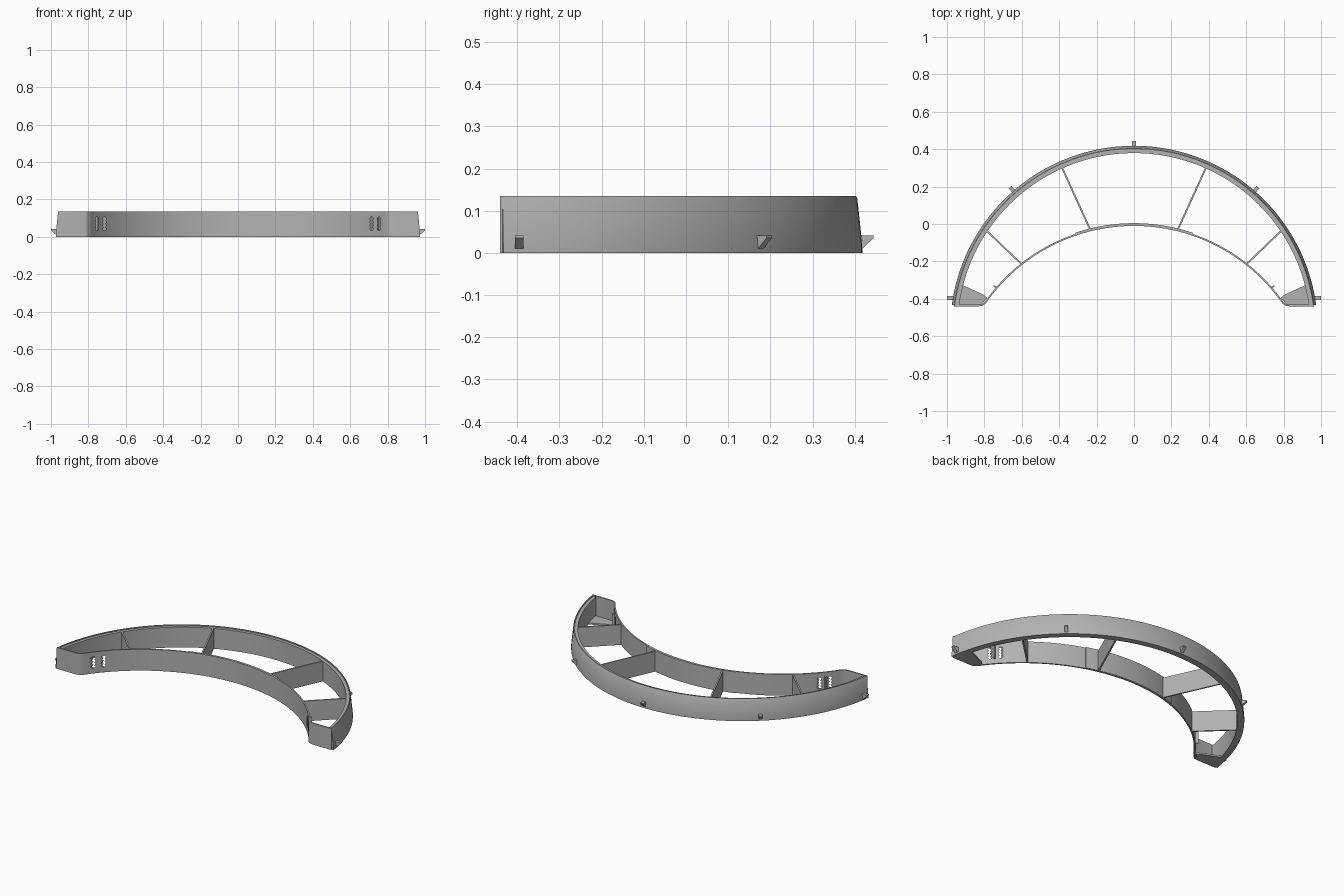
import bpy, bmesh, math
from mathutils import Vector

if "Cube" in bpy.data.objects:
    bpy.data.objects.remove(bpy.data.objects["Cube"])

H = 0.135                      # frame height
OUT_C, OUT_R = -0.565, 0.983   # outer arc centre y and radius
IN_C, IN_R = -0.976, 0.970     # inner arc centre y and radius

grey = bpy.data.materials.new("plain_grey")
grey.use_nodes = True
grey.diffuse_color = (0.45, 0.45, 0.45, 1)
grey.node_tree.nodes["Principled BSDF"].inputs["Base Color"].default_value = grey.diffuse_color


def sweep(name, sections, smooth=True):
    """Skin a row of matching closed cross-sections and cap both ends."""
    bm = bmesh.new()
    rows = [[bm.verts.new(p) for p in s] for s in sections]
    n = len(rows[0])
    for a, b in zip(rows, rows[1:]):
        for i in range(n):
            j = (i + 1) % n
            bm.faces.new((a[i], a[j], b[j], b[i]))
    bm.faces.new(rows[0])
    bm.faces.new(rows[-1][::-1])
    bmesh.ops.recalc_face_normals(bm, faces=bm.faces)
    mesh = bpy.data.meshes.new(name)
    bm.to_mesh(mesh)
    bm.free()
    mesh.materials.append(grey)
    ob = bpy.data.objects.new(name, mesh)
    bpy.context.collection.objects.link(ob)
    if smooth:
        bpy.ops.object.select_all(action="DESELECT")
        ob.select_set(True)
        bpy.context.view_layer.objects.active = ob
        bpy.ops.object.shade_smooth_by_angle(angle=math.radians(25))
    return ob


def ribbon(name, path, t, z0=0.0, z1=H):
    """Upright strip of thickness t along a plan path."""
    pts = [Vector(p) for p in path]
    secs = []
    for i, p in enumerate(pts):
        d = (pts[min(i + 1, len(pts) - 1)] - pts[max(i - 1, 0)]).normalized()
        n = Vector((-d.y, d.x)) * t / 2
        a, b = p + n, p - n
        secs.append([(a.x, a.y, z0), (b.x, b.y, z0), (b.x, b.y, z1), (a.x, a.y, z1)])
    return sweep(name, secs)


def prism(name, outline, z0, z1):
    return sweep(name, [[(x, y, z) for x, y in outline] for z in (z0, z1)], False)


def arc(cy, r, half, n):
    angles = [half * (2 * i / n - 1) for i in range(n + 1)]
    return [(r * math.sin(a), cy + r * math.cos(a)) for a in angles]


# Outer curved rail with leaning outside, thin lip and inner ledge
profile = [(0, 0), (0, 0.02), (-0.012, 0.13), (-0.015, H), (-0.02, H),
           (-0.02, 0.128), (-0.039, 0.128), (-0.039, 0)]
half = math.radians(82.3)
sections = []
for i in range(97):
    a = half * (i / 48 - 1)
    sections.append([((OUT_R + d) * math.sin(a), OUT_C + (OUT_R + d) * math.cos(a), z)
                     for d, z in profile])
sweep("outer_rail", sections)

# Inner curved wall running into the flat end caps
corner = [(0.797, -0.423), (0.812, -0.433), (0.835, -0.436), (0.962, -0.436)]
path = ([(-x, y) for x, y in reversed(corner)]
        + arc(IN_C, IN_R, math.asin(0.785 / IN_R), 72) + corner)
wall = ribbon("inner_wall", path, 0.009)

# Thickened middle of the inner wall
ribbon("middle_backing", arc(IN_C, IN_R + 0.006, math.asin(0.31 / IN_R), 30), 0.009)

# Scalloped slots through both ends of the inner wall
for side in (-1, 1):
    for x in (0.714, 0.754):
        edge = []
        for k in range(25):
            edge.append((0.004 + 0.005 * abs(math.sin(k * math.pi / 6)), 0.033 + 0.003 * k))
        outline = edge + [(-w, z) for w, z in reversed(edge)]
        y = IN_C + math.sqrt(IN_R ** 2 - x ** 2)
        cut = sweep("slot_cutter", [[(side * x + w, y + s, z) for w, z in outline]
                                    for s in (-0.03, 0.03)], False)
        cut.hide_render = True
        cut.hide_set(True)
        cut.display_type = "WIRE"
        mod = wall.modifiers.new("slot", "BOOLEAN")
        mod.operation = "DIFFERENCE"
        mod.object = cut
        mod.solver = "EXACT"
bpy.context.view_layer.objects.active = wall
wall.select_set(True)
for mod in list(wall.modifiers):
    if mod.type == "BOOLEAN":
        cutter = mod.object
        bpy.ops.object.modifier_apply(modifier=mod.name)
        bpy.data.objects.remove(cutter)

for side, label in ((-1, "right"), (1, "left")):
    # Straight struts between the two arcs
    for part, a, b in (("middle_strut", (0.232, -0.035), (0.388, 0.308)),
                       ("end_strut", (0.603, -0.213), (0.79, -0.034))):
        ribbon(f"{label}_{part}", [(side * a[0], a[1]), (side * b[0], b[1])],
               0.009, 0, 0.128)
    # Floor plate closing each tip
    plate = [(0.785, -0.395), (0.8, -0.38), (0.918, -0.326), (0.945, -0.36),
             (0.955, -0.435), (0.82, -0.435)]
    prism(f"{label}_floor_plate", [(side * x, y) for x, y in plate], 0, 0.01)
    # Small rib behind the slots
    ribbon(f"{label}_slot_rib", [(side * 0.733, -0.342), (side * 0.75, -0.33)],
           0.008, 0.03, 0.11)


# Wedge hooks around the outside of the rail
def hook(name, x, y, ang):
    out = Vector((math.cos(ang), math.sin(ang), 0))
    across = Vector((-out.y, out.x, 0)) * 0.01
    base = Vector((x, y, 0))
    wedge = [(-0.02, 0.01), (0, 0.01), (0.027, 0.035), (0.027, 0.041), (-0.02, 0.041)]
    sweep(name, [[base + out * d + across * s + Vector((0, 0, z)) for d, z in wedge]
                 for s in (-1, 1)], False)


hook("back_hook", 0, OUT_C + OUT_R, math.pi / 2)
for side, label in ((-1, "right"), (1, "left")):
    a = math.radians(49)
    hook(f"{label}_side_hook", side * OUT_R * math.cos(a), OUT_C + OUT_R * math.sin(a),
         a if side > 0 else math.pi - a)
    hook(f"{label}_tip_hook", side * 0.973, -0.395, 0 if side > 0 else math.pi)
